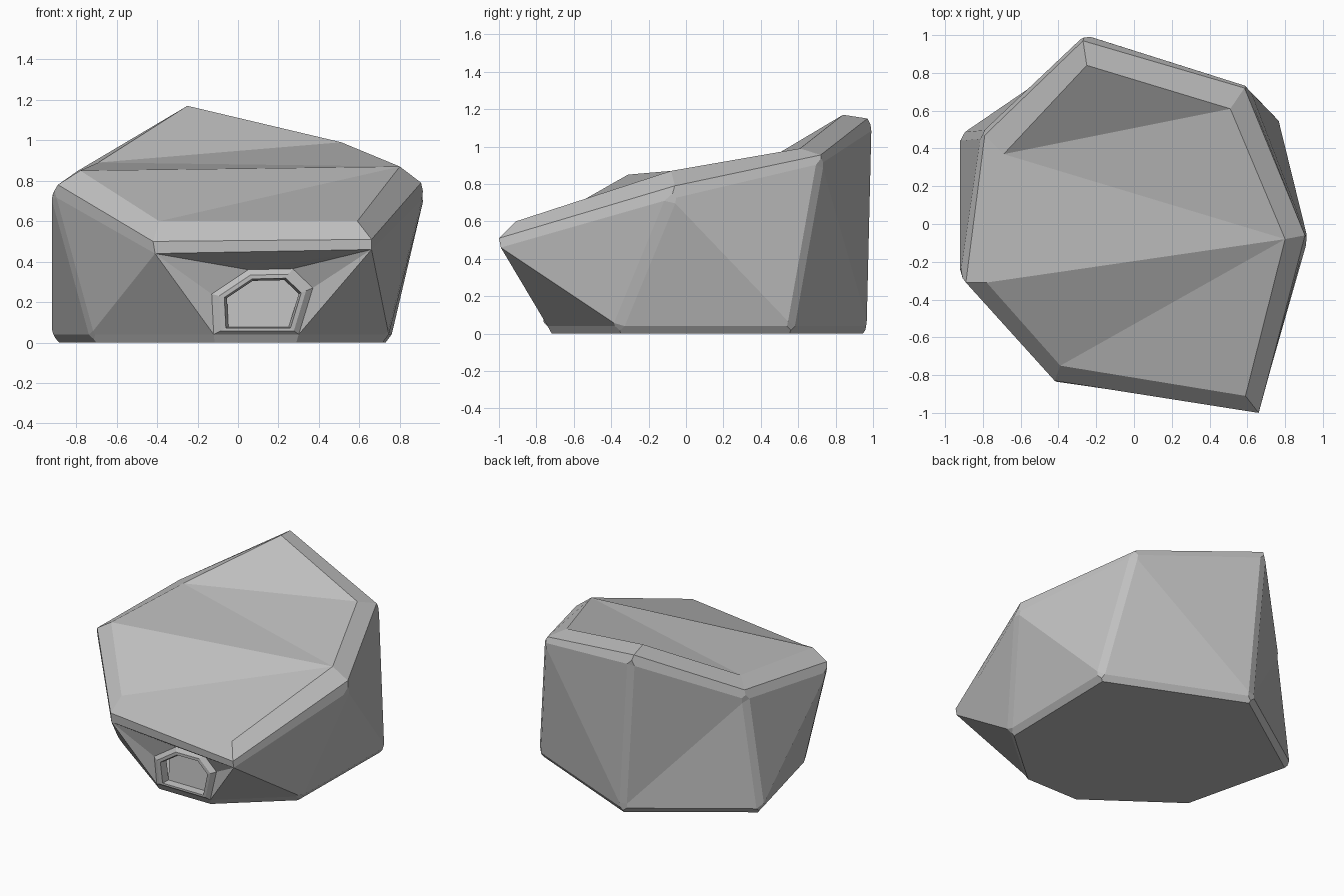
import bpy
import bmesh
from mathutils import Vector

if "Cube" in bpy.data.objects:
    bpy.data.objects.remove(bpy.data.objects["Cube"], do_unlink=True)

stone = bpy.data.materials.new("grey stone")
stone.use_nodes = True
STONE_GREY = (0.52, 0.52, 0.52, 1)
stone.diffuse_color = STONE_GREY
stone.node_tree.nodes["Principled BSDF"].inputs["Base Color"].default_value = STONE_GREY


def finish(bm, name):
    """Turn a bmesh into a flat shaded stone object."""
    mesh = bpy.data.meshes.new(name)
    bm.to_mesh(mesh)
    bm.free()
    mesh.materials.append(stone)
    obj = bpy.data.objects.new(name, mesh)
    bpy.context.collection.objects.link(obj)
    return obj


def add_ring(bm, points):
    return [bm.verts.new(p) for p in points]


def bridge(bm, lower, upper):
    n = len(lower)
    for i in range(n):
        j = (i + 1) % n
        bm.faces.new((lower[i], lower[j], upper[j], upper[i]))


# Seven corners, from the back peak clockwise seen from above
top = [(-.25, .84, 1.17), (.51, .61, .99), (.80, -.08, .87), (.59, -.91, .60),
       (-.39, -.75, .60), (-.78, -.31, .85), (-.69, .37, .89)]
rim = [(-.27, .97, 1.15), (.585, .72, .955), (.905, -.06, .79), (.66, -1.0, .51),
       (-.42, -.83, .50), (-.89, -.31, .78), (-.79, .47, .85)]
wall = [(-.26, 1.0, 1.09), (.61, .725, .91), (.92, -.08, .72), (.66, -.99, .46),
        (-.41, -.835, .44), (-.92, -.27, .73), (-.81, .48, .79)]
foot = [(-.18, .975, .04), (.76, .57, .04), (.745, -.36, .04), (.30, -.74, .04),
        (-.12, -.74, .04), (-.73, -.30, .04), (-.92, .47, .04)]
# Upper door surround, from its right shoulder over to its left one
arch = [(.37, -.77, .27), (.27, -.77, .365), (.05, -.765, .36), (-.13, -.755, .24)]

# Boulder body
bm = bmesh.new()
t, r, w, f = (add_ring(bm, ring) for ring in (top, rim, wall, foot))
base = add_ring(bm, [(x * .96, y * .97, 0) for x, y, z in foot])
a = add_ring(bm, arch)
bridge(bm, w, r)
bridge(bm, r, t)
bridge(bm, base, f)
bm.faces.new(base)

# Sloping facets of the crown
for i, j, k in ((6, 0, 1), (6, 1, 2), (6, 2, 5), (5, 2, 4), (4, 2, 3)):
    bm.faces.new((t[i], t[j], t[k]))

# Side walls, each split along its ridge
for i in (0, 1, 2):
    bm.faces.new((f[i], f[i + 1], w[i + 1]))
    bm.faces.new((f[i], w[i + 1], w[i]))
for i in (4, 5, 6):
    j = (i + 1) % 7
    bm.faces.new((f[i], f[j], w[i]))
    bm.faces.new((f[j], w[j], w[i]))

# Overhanging front fans in to the door surround
for tri in ((w[3], f[3], a[0]), (w[3], a[0], a[1]), (w[3], a[1], a[2]),
            (w[3], a[2], w[4]), (w[4], a[2], a[3]), (w[4], a[3], f[4])):
    bm.faces.new(tri)

# Chamfer the upright corners
uprights = [bm.edges.get((w[i], f[i])) for i in (0, 1, 2, 5, 6)]
bmesh.ops.recalc_face_normals(bm, faces=bm.faces)
bmesh.ops.bevel(bm, geom=uprights, offset=.03, offset_type='OFFSET', segments=1,
                profile=.5, affect='EDGES', clamp_overlap=True)
bmesh.ops.recalc_face_normals(bm, faces=bm.faces)
finish(bm, "boulder")

# Door surround and recessed panel, stepping in towards the door centre
outline = [Vector(p) for p in [foot[3]] + arch + [foot[4]]]
centre = Vector((.13, 0, .17))


def door_ring(inset, push):
    ring = []
    for p in outline:
        q = p.lerp(Vector((centre.x, p.y, centre.z)), inset)
        ring.append(q + Vector((0, push, 0)))
    return ring


bm = bmesh.new()
rings = [add_ring(bm, door_ring(*step))
         for step in ((0, 0), (.14, -.02), (.24, -.02), (.29, .03))]
for outer, inner in zip(rings, rings[1:]):
    bridge(bm, outer, inner)
finish(bm, "door_surround")

bm = bmesh.new()
panel = bm.faces.new(add_ring(bm, door_ring(.29, .03)))
for v in panel.verts:
    v.co.y = -.72 + .1 * v.co.z if v.co.z > .1 else v.co.y
finish(bm, "door_panel")
